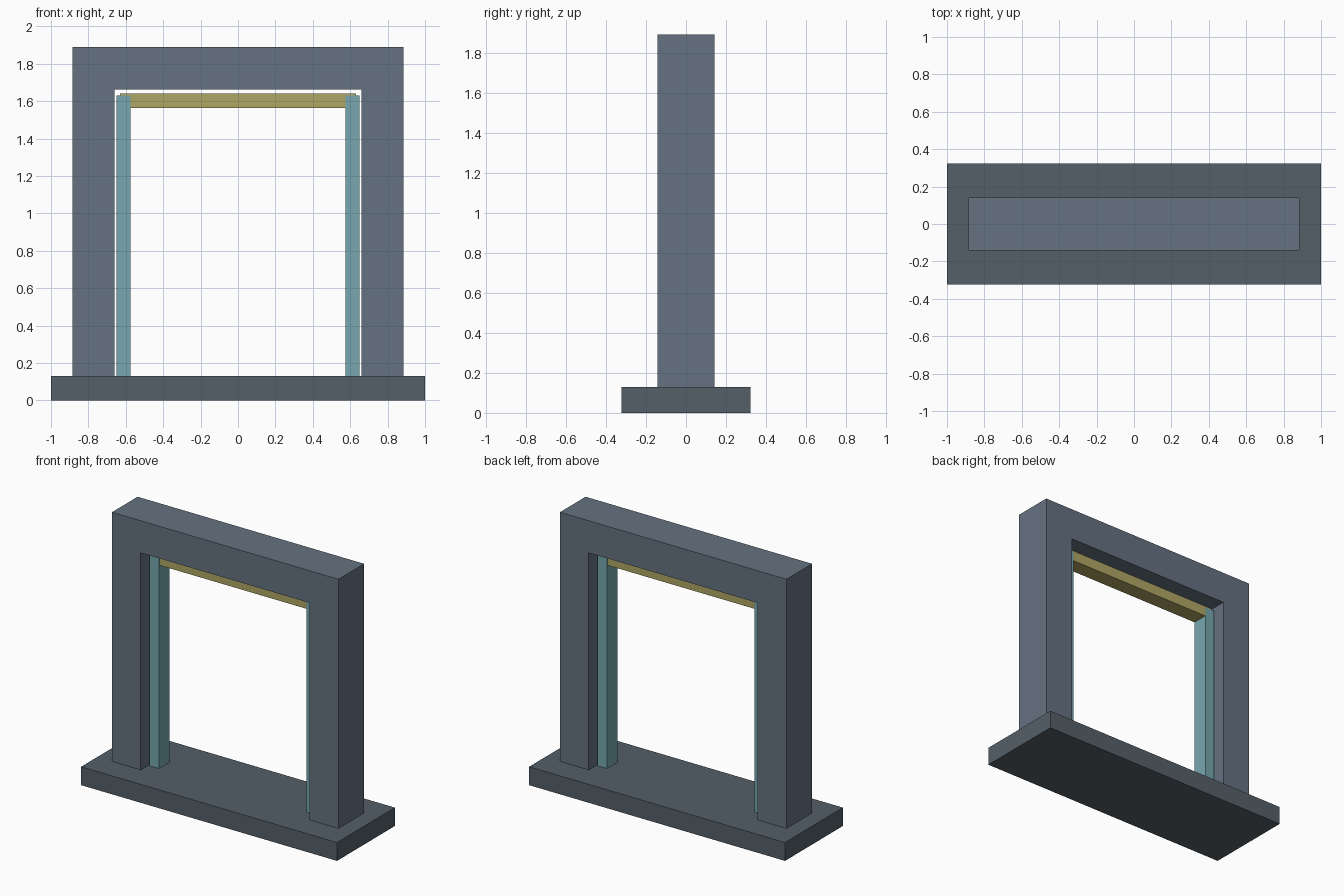
import bpy, bmesh

if "Cube" in bpy.data.objects:
    bpy.data.objects.remove(bpy.data.objects["Cube"])


def material(name, rgb):
    m = bpy.data.materials.new(name)
    m.diffuse_color = (*rgb, 1)
    m.use_nodes = True
    m.node_tree.nodes["Principled BSDF"].inputs["Base Color"].default_value = m.diffuse_color
    return m


def extrude_profile(name, pts, depth, mat):
    """Extrude an (x, z) outline along y, centred on y = 0."""
    bm = bmesh.new()
    face = bm.faces.new([bm.verts.new((x, -depth / 2, z)) for x, z in pts])
    new = bmesh.ops.extrude_face_region(bm, geom=[face])["geom"]
    verts = [v for v in new if isinstance(v, bmesh.types.BMVert)]
    bmesh.ops.translate(bm, verts=verts, vec=(0, depth, 0))
    bmesh.ops.recalc_face_normals(bm, faces=bm.faces)
    mesh = bpy.data.meshes.new(name)
    bm.to_mesh(mesh)
    bm.free()
    mesh.materials.append(mat)
    obj = bpy.data.objects.new(name, mesh)
    bpy.context.collection.objects.link(obj)
    return obj


def box(name, x0, x1, z0, z1, depth, mat):
    return extrude_profile(name, [(x0, z0), (x1, z0), (x1, z1), (x0, z1)], depth, mat)


slate = material("slate", (0.13, 0.17, 0.22))
dark = material("dark_slate", (0.09, 0.116, 0.14))
teal = material("teal", (0.18, 0.39, 0.43))
gold = material("gold", (0.43, 0.38, 0.13))

# Base slab
box("base", -1, 1, 0, 0.13, 0.645, dark)

# One-piece gate frame, legs sunk into the base
W, I, TOP, HEAD, FOOT = 0.885, 0.66, 1.89, 1.663, 0.01
extrude_profile("gate_frame", [(-W, FOOT), (-I, FOOT), (-I, HEAD), (I, HEAD),
                               (I, FOOT), (W, FOOT), (W, TOP), (-W, TOP)], 0.286, slate)

# Inner side strips, mirrored across x
strip = box("side_strips", 0.575, 0.65, 0.12, 1.63, 0.118, teal)
strip.modifiers.new("mirror", "MIRROR").use_axis[0] = True

# Inner top strip between the side strips
box("top_strip", -0.63, 0.63, 1.565, 1.64, 0.112, gold)
